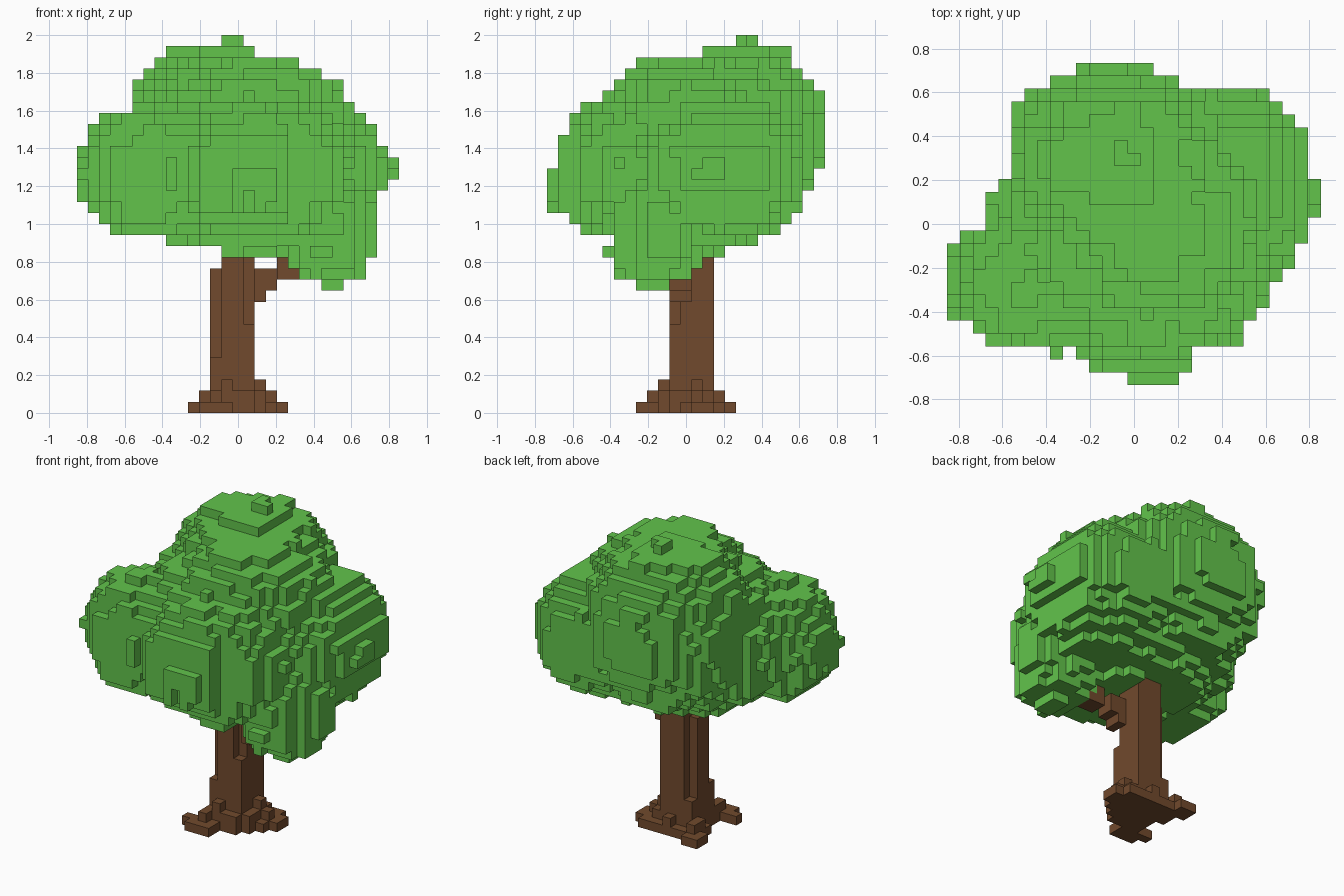
import bpy, bmesh
from mathutils import Vector, noise

cube = bpy.data.objects.get("Cube")
if cube:
    bpy.data.objects.remove(cube, do_unlink=True)

V = 2 / 34  # block size


def material(name, rgb):
    mat = bpy.data.materials.new(name)
    mat.use_nodes = True
    color = (*rgb, 1)
    mat.diffuse_color = color
    bsdf = next(n for n in mat.node_tree.nodes if n.type == 'BSDF_PRINCIPLED')
    bsdf.inputs["Base Color"].default_value = color
    return mat


def build_blocks(name, cells, mat):
    """Make one mesh from the exposed sides of a set of grid cells."""
    bm = bmesh.new()
    corners = {}

    def vert(key):
        if key not in corners:
            x, y, z = key
            corners[key] = bm.verts.new(((x - 0.5) * V, (y - 0.5) * V, z * V))
        return corners[key]

    for cell in cells:
        for axis in range(3):
            for side in (0, 1):
                near = list(cell)
                near[axis] += 2 * side - 1
                if tuple(near) in cells:
                    continue
                ring = []
                for a, b in ((0, 0), (1, 0), (1, 1), (0, 1)):
                    p = list(cell)
                    p[axis] += side
                    p[(axis + 1) % 3] += a
                    p[(axis + 2) % 3] += b
                    ring.append(vert(tuple(p)))
                bm.faces.new(ring if side else ring[::-1])
    mesh = bpy.data.meshes.new(name)
    bm.to_mesh(mesh)
    bm.free()
    mesh.materials.append(mat)
    obj = bpy.data.objects.new(name, mesh)
    bpy.context.collection.objects.link(obj)
    return obj


def box(xs, ys, zs):
    """Inclusive range of cells."""
    return {(x, y, z) for x in range(xs[0], xs[1] + 1)
            for y in range(ys[0], ys[1] + 1)
            for z in range(zs[0], zs[1] + 1)}


def inside(profile, t, value):
    """Is value between the low and high outline, interpolated at t?"""
    for (t0, lo0, hi0), (t1, lo1, hi1) in zip(profile, profile[1:]):
        if t0 <= t <= t1:
            f = (t - t0) / (t1 - t0)
            return round(lo0 + (lo1 - lo0) * f) <= value <= round(hi0 + (hi1 - hi0) * f)
    return False


bark = material("bark brown", (0.165, 0.068, 0.026))
leaf = material("leaf green", (0.122, 0.55, 0.071))

# Trunk with corners cut back higher up
trunk = box((-2, 1), (-1, 2), (0, 15))
trunk -= box((-2, -2), (-1, -1), (5, 15))
trunk -= box((-2, -2), (2, 2), (4, 15))
trunk -= box((1, 1), (-1, -1), (8, 15))
trunk -= box((-2, -2), (-1, 2), (13, 15))

# Root flare, cut off diagonally at the front left, with spreading toes
flare = box((-2, 3), (-2, 3), (0, 0)) | box((-2, 2), (-2, 2), (1, 1))
trunk |= {c for c in flare if c[0] - c[1] <= 3}
for xs, ys, top in (((-3, -3), (1, 4), 0), ((-4, -4), (3, 4), 0), ((-3, -3), (2, 3), 1),
                    ((4, 4), (1, 2), 0), ((3, 3), (1, 1), 1), ((2, 2), (1, 1), 2),
                    ((-3, -1), (-4, -3), 0), ((-2, -2), (-3, -3), 1),
                    ((-1, -1), (-2, -2), 2), ((-4, -4), (-3, -3), 0),
                    ((0, 0), (3, 3), 1)):
    trunk |= box(xs, ys, (0, top))

# Side branch rising into the low leaf clump
for x, low, high in ((2, 10, 12), (3, 11, 12), (4, 12, 13), (5, 12, 12)):
    trunk |= box((x, x), (-1 - x // 4, 0 - x // 4), (low, high))
build_blocks("trunk", trunk, bark)

# Leaf clumps: centre and radii
clumps = [
    ((-0.09, 0.28, 1.47), (0.5, 0.455, 0.52)),    # tall back clump
    ((-0.46, -0.27, 1.25), (0.39, 0.34, 0.38)),   # right clump
    ((0.42, 0.2, 1.28), (0.425, 0.45, 0.4)),      # left clump
    ((0.48, -0.17, 0.95), (0.28, 0.26, 0.3)),     # low clump
    ((0.08, -0.28, 1.26), (0.48, 0.45, 0.43)),    # front clump
    ((0.12, 0, 1.5), (0.48, 0.45, 0.41)),         # upper middle
    ((0, 0, 1.3), (0.65, 0.56, 0.48)),            # core
]

# Crown outlines in blocks: position, low, high
front = [(11, 8, 9), (12, 6, 11), (13, 5, 11), (14, -1, 12), (15, -6, 12),
         (16, -11, 12), (18, -14, 12), (22, -14, 14), (26, -13, 11),
         (27, -10, 10), (30, -8, 8), (31, -7, 5), (32, -6, 1), (33, -1, 0)]
side = [(11, -4, -2), (12, -6, 0), (13, -6, 1), (14, -7, 5), (15, -6, 6),
        (16, -9, 9), (18, -12, 10), (21, -12, 11), (22, -11, 12),
        (27, -10, 12), (28, -7, 12), (31, -4, 10), (32, 2, 10), (33, 5, 7)]
plan = [(-12, 0, 3), (-11, -3, 4), (-10, -6, 4), (-9, -11, 9), (-7, -14, 9),
        (-3, -14, 12), (-1, -13, 13), (3, -11, 14), (4, -9, 13), (7, -9, 13),
        (10, -9, 10), (11, -8, 4), (12, -6, 1)]


def leafy(cell):
    x, y, z = cell
    if not (inside(front, z, x) and inside(side, z, y) and inside(plan, y, x)):
        return False
    p = Vector((x * V, y * V, (z + 0.5) * V))
    limit = 1.03 + 0.22 * noise.noise(p * 8)
    return any(sum(((p[i] - c[i]) / r[i]) ** 2 for i in range(3)) < limit
               for c, r in clumps)


crown = {c for c in box((-14, 14), (-12, 12), (11, 33)) if leafy(c)} - trunk
build_blocks("leaf_crown", crown, leaf)
